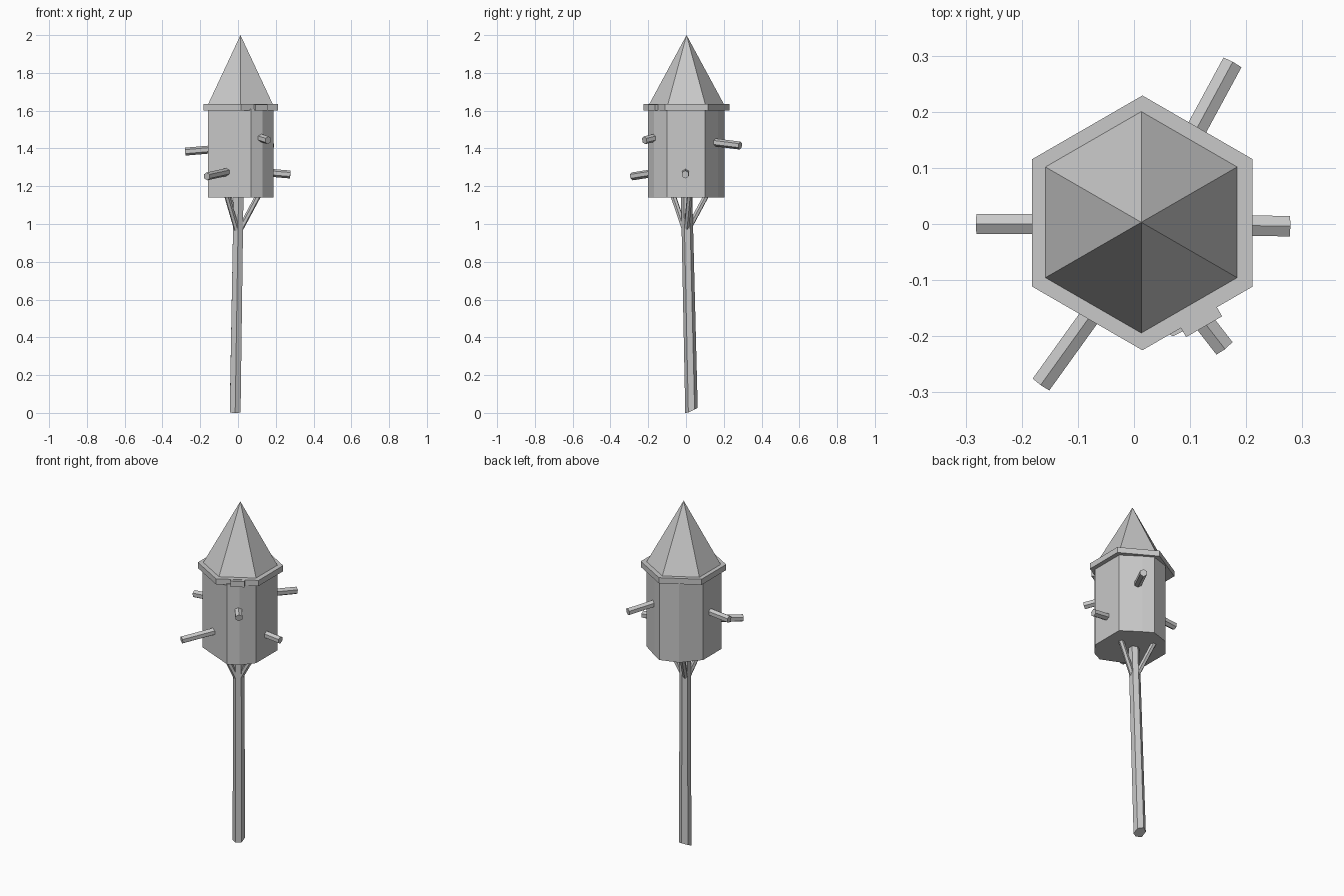
import bpy
import math
from mathutils import Vector

cube = bpy.data.objects.get("Cube")
if cube:
    bpy.data.objects.remove(cube, do_unlink=True)

GREY = (0.58, 0.58, 0.58, 1.0)
grey = bpy.data.materials.new("plain grey")
grey.use_nodes = True
grey.diffuse_color = GREY
grey.node_tree.nodes["Principled BSDF"].inputs["Base Color"].default_value = GREY


def finish(name, verts, faces):
    mesh = bpy.data.meshes.new(name)
    mesh.from_pydata(verts, [], faces)
    mesh.materials.append(grey)
    obj = bpy.data.objects.new(name, mesh)
    bpy.context.collection.objects.link(obj)
    return obj


def skin(name, bottom, top):
    """Close two matching rings into a solid."""
    n = len(bottom)
    faces = [(i, (i + 1) % n, n + (i + 1) % n, n + i) for i in range(n)]
    faces += [tuple(reversed(range(n))), tuple(range(n, 2 * n))]
    return finish(name, list(bottom) + list(top), faces)


def prism(name, outline, z0, z1):
    return skin(name, [(x, y, z0) for x, y in outline], [(x, y, z1) for x, y in outline])


def hexagon(cx, cy, r):
    angles = [math.radians(30 + 60 * i) for i in range(6)]
    return [(cx + r * math.cos(a), cy + r * math.sin(a)) for a in angles]


def stick(name, start, end, radius):
    """Six-sided rod between two points."""
    start, end = Vector(start), Vector(end)
    turn = (end - start).to_track_quat('Z', 'Y')
    ring = [turn @ Vector((x, y, 0)) for x, y in hexagon(0, 0, radius)]
    return skin(name, [start + p for p in ring], [end + p for p in ring])


# House walls: uneven many-sided drum
walls = [(-.16, -.1), (.07, -.2), (.13, -.17), (.187, -.1), (.187, .1),
         (.085, .17), (.03, .203), (-.075, .17), (-.16, .07)]
prism("house_body", walls, 1.14, 1.61)

# Eave slab with a short board jutting from it
prism("eave", hexagon(.015, .002, .227), 1.602, 1.635)
along = Vector((math.cos(math.pi / 6), math.sin(math.pi / 6)))
out = Vector((along.y, -along.x))
mid = Vector((.125, -.183))
board = [mid + along * a + out * b for a, b in
         ((-.037, -.05), (-.037, 0), (.037, 0), (.037, -.05))]
prism("eave_board", board, 1.6, 1.633)

# Pointed roof
base = [(x, y, 1.63) for x, y in hexagon(.013, .003, .2)]
finish("roof", base + [(.013, .003, 2.0)],
       [(i, (i + 1) % 6, 6) for i in range(6)] + [tuple(reversed(range(6)))])

# Leaning post with a slanted foot
foot = [(x, y, max(0, (y - .01) * .5)) for x, y in hexagon(-.015, .029, .033)]
head = [(x, y, 1.16) for x, y in hexagon(.003, .003, .03)]
skin("post", foot, head)

# Struts under the floor
for i, (x, y) in enumerate([(.11, .02), (-.05, .11), (-.06, -.07)]):
    stick(f"strut_{i + 1}", (x * .1, y * .1, .97), (x, y, 1.155), .015)

# Perches
perches = {
    "front_right_perch": ((-.05, -.125, 1.277), (-.165, -.285, 1.252)),
    "back_left_perch": ((.09, .13, 1.435), (.175, .287, 1.415)),
    "right_perch": ((-.14, 0, 1.395), (-.28, 0, 1.383)),
    "left_perch": ((.16, -.002, 1.272), (.277, -.004, 1.262)),
    "front_left_perch": ((.09, -.13, 1.465), (.16, -.22, 1.443)),
}
for name, (start, end) in perches.items():
    stick(name, start, end, .021)
